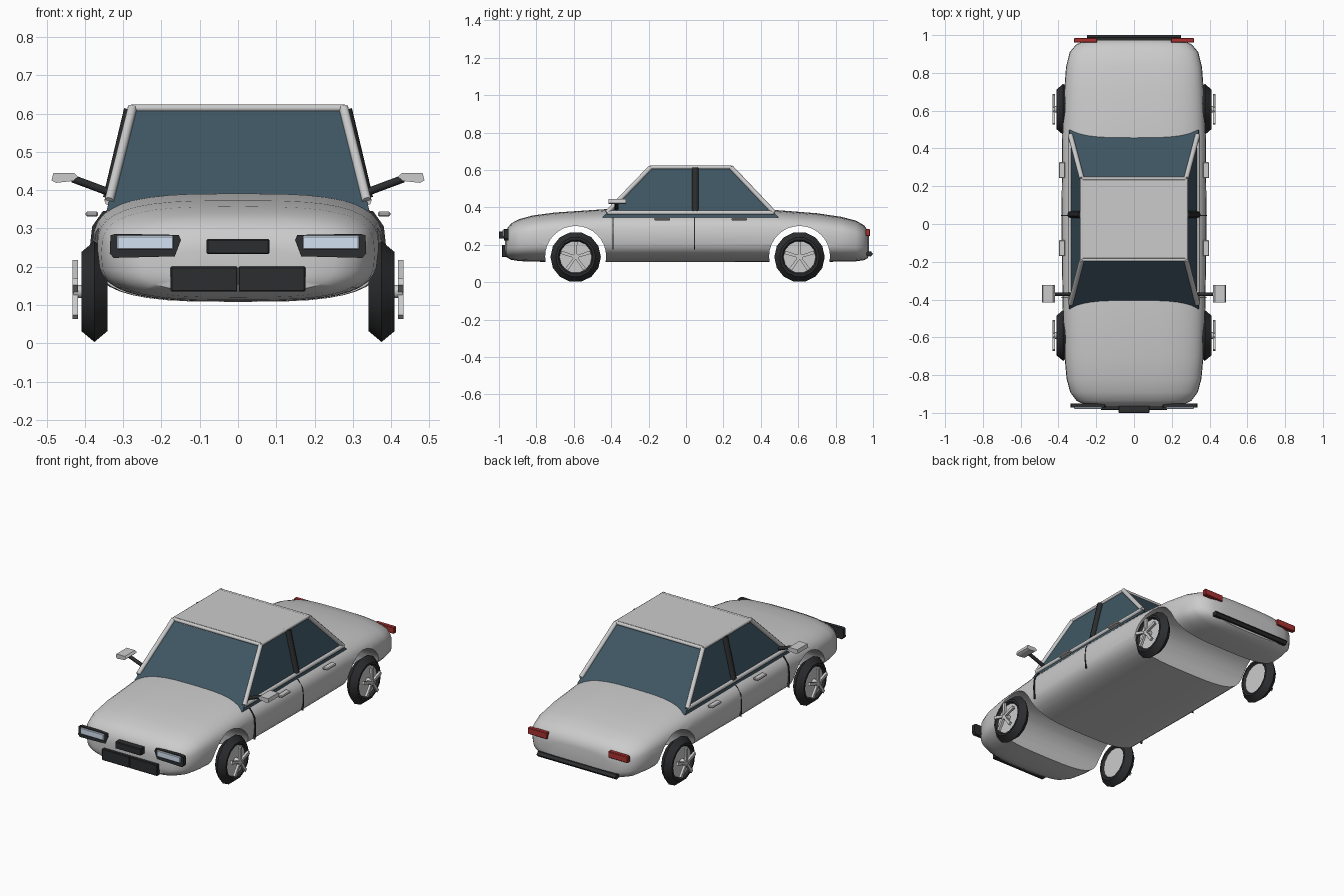
import bpy, bmesh, math
from mathutils import Vector

if "Cube" in bpy.data.objects:
    bpy.data.objects.remove(bpy.data.objects["Cube"])


def material(name, rgb):
    m = bpy.data.materials.new(name)
    m.diffuse_color = (*rgb, 1)
    m.use_nodes = True
    m.node_tree.nodes["Principled BSDF"].inputs["Base Color"].default_value = m.diffuse_color
    return m


GLASS = material("tinted_glass", (0.05, 0.095, 0.125))
DARK = material("dark_trim", (0.025, 0.026, 0.028))
RED = material("tail_red", (0.4, 0.03, 0.03))
LENS = material("lamp_lens", (0.65, 0.75, 0.88))


def make(name, verts, faces, mat=None, smooth=None):
    me = bpy.data.meshes.new(name)
    me.from_pydata([tuple(v) for v in verts], [], faces)
    bm = bmesh.new()
    bm.from_mesh(me)
    bmesh.ops.recalc_face_normals(bm, faces=bm.faces)
    bm.to_mesh(me)
    bm.free()
    ob = bpy.data.objects.new(name, me)
    bpy.context.collection.objects.link(ob)
    if mat:
        me.materials.append(mat)
    if smooth:
        shade(ob, smooth)
    return ob


def activate(ob):
    bpy.ops.object.select_all(action='DESELECT')
    ob.select_set(True)
    bpy.context.view_layer.objects.active = ob


def shade(ob, angle):
    activate(ob)
    bpy.ops.object.shade_smooth_by_angle(angle=math.radians(angle))


def loft(name, rings, mat=None, closed=False, smooth=None):
    """Skin a list of equal-length rings; cap the ends unless the loop closes."""
    n, k = len(rings[0]), len(rings)
    verts = [p for r in rings for p in r]
    faces = [(i * n + j, i * n + (j + 1) % n, (i + 1) % k * n + (j + 1) % n, (i + 1) % k * n + j)
             for i in range(k if closed else k - 1) for j in range(n)]
    if not closed:
        faces += [tuple(range(n)), tuple(range((k - 1) * n, k * n))]
    return make(name, verts, faces, mat, smooth)


def box(name, x, y, z, mat=None, bevel=0):
    ring = lambda h: [(x[0], y[0], h), (x[1], y[0], h), (x[1], y[1], h), (x[0], y[1], h)]
    ob = loft(name, [ring(z[0]), ring(z[1])], mat)
    if bevel:
        b = ob.modifiers.new("bevel", 'BEVEL')
        b.width, b.segments = bevel, 1
    return ob


def tube(name, a, b, r, mat=None, sides=8):
    a, b = Vector(a), Vector(b)
    q = (b - a).to_track_quat('Z', 'Y')
    circ = [q @ Vector((r * math.cos(t), r * math.sin(t), 0))
            for t in (2 * math.pi * i / sides for i in range(sides))]
    return loft(name, [[a + c for c in circ], [b + c for c in circ]], mat, smooth=50)


# Body shell: superellipse sections (y, half width, bottom, top)
SECTIONS = [(-0.968, 0.17, 0.155, 0.245), (-0.962, 0.25, 0.135, 0.28), (-0.935, 0.305, 0.120, 0.315),
            (-0.89, 0.338, 0.113, 0.338), (-0.82, 0.357, 0.110, 0.357), (-0.70, 0.368, 0.109, 0.373),
            (-0.43, 0.378, 0.108, 0.391), (0.0, 0.384, 0.108, 0.392), (0.47, 0.380, 0.108, 0.387),
            (0.70, 0.370, 0.109, 0.369), (0.83, 0.360, 0.110, 0.350), (0.91, 0.340, 0.112, 0.329),
            (0.952, 0.305, 0.118, 0.305), (0.973, 0.25, 0.130, 0.275), (0.978, 0.17, 0.15, 0.25)]


def superellipse(y, w, lo, hi, n=3.2, count=40):
    pts = []
    for i in range(count):
        t = 2 * math.pi * i / count
        c, s = math.cos(t), math.sin(t)
        pts.append((w * math.copysign(abs(c) ** (2 / n), c), y,
                    (lo + hi) / 2 + (hi - lo) / 2 * math.copysign(abs(s) ** (2 / n), s)))
    return pts


body = loft("body_shell", [superellipse(*s) for s in SECTIONS])

# Wheel arches cut right through the body
WHEELS = {"front": -0.59, "rear": 0.607}
for end, wy in WHEELS.items():
    cutter = tube("arch_cutter_" + end, (-0.6, wy, 0.138), (0.6, wy, 0.138), 0.163, sides=32)
    cutter.hide_render = True
    mod = body.modifiers.new("arch", 'BOOLEAN')
    mod.operation, mod.object, mod.solver = 'DIFFERENCE', cutter, 'EXACT'
    activate(body)
    bpy.ops.object.modifier_apply(modifier=mod.name)
    bpy.data.objects.remove(cutter)
shade(body, 35)

# Wheels: faceted tyre, rim disc and five raised spokes
for sx, side in ((1, "right"), (-1, "left")):
    for end, wy in WHEELS.items():
        tag = f"_{end}_{side}"

        def spun(dx, r, t):
            return (sx * (0.375 + dx), wy + r * math.sin(t), 0.135 + r * math.cos(t))

        profile = [(-0.022, 0.086), (-0.034, 0.094), (-0.034, 0.106), (0, 0.135),
                   (0.034, 0.106), (0.034, 0.094), (0.022, 0.086)]
        loft("tyre" + tag, [[spun(d, r, 2 * math.pi * (i + 0.5) / 14) for d, r in profile]
                            for i in range(14)], DARK, closed=True, smooth=30)
        loft("rim" + tag, [[spun(d, 0.088, 2 * math.pi * i / 20) for i in range(20)]
                           for d in (-0.022, 0.022)], smooth=40)
        tube("hub" + tag, spun(0.02, 0, 0), spun(0.055, 0, 0), 0.018, sides=10)
        for i in range(5):
            t = 2 * math.pi * i / 5
            loft(f"spoke_{i}" + tag,
                 [[spun(d, 0.012, t - 0.6), spun(d, 0.083, t - 0.11),
                   spun(d, 0.083, t + 0.11), spun(d, 0.012, t + 0.6)] for d in (0.043, 0.057)])


# Cabin: glass block with sloping sides, framed by tubes and a roof panel
def cabin_ring(z):
    f = (z - 0.375) / (0.615 - 0.375)
    x, yf, yb = 0.336 - 0.060 * f, -0.42 + 0.232 * f, 0.468 - 0.228 * f
    return [(x, yf, z), (x, yb, z), (-x, yb, z), (-x, yf, z)]


loft("cabin_glass", [cabin_ring(0.345), cabin_ring(0.612)], GLASS)
low, high = cabin_ring(0.372), cabin_ring(0.614)
for i, where in enumerate(("right_front", "right_rear", "left_rear", "left_front")):
    j = (i + 1) % 4
    tube("pillar_" + where, low[i], high[i], 0.013)
    tube(f"roof_rail_{i}", high[i], high[j], 0.010)
    if i in (0, 2):
        tube(f"belt_rail_{i}", low[i], low[j], 0.012)
loft("roof_panel", [cabin_ring(0.606), cabin_ring(0.622)])

for sx, side in ((1, "right"), (-1, "left")):
    # Dark centre pillar
    tube("centre_pillar_" + side, (sx * 0.335, 0.05, 0.378), (sx * 0.280, 0.05, 0.61), 0.018, DARK)

    # Mirrors
    tube("mirror_arm_" + side, (sx * 0.33, -0.372, 0.392), (sx * 0.432, -0.372, 0.430), 0.010, DARK)
    outline = [(0.418, 0.435), (0.428, 0.445), (0.482, 0.445), (0.487, 0.425), (0.475, 0.419), (0.430, 0.424)]
    loft("mirror_" + side, [[(sx * x, y, z) for x, z in outline] for y in (-0.415, -0.322)])

    # Door handles and shut lines
    for k, hy in enumerate((-0.128, 0.285)):
        box(f"door_handle_{k}_{side}", sorted((sx * 0.365, sx * 0.398)), (hy - 0.042, hy + 0.042),
            (0.331, 0.344), None, 0.004)
    for k, gy in enumerate((-0.39, 0.045)):
        path = [(0.383, 0.175), (0.386, 0.25), (0.380, 0.305), (0.352, 0.345)]
        loft(f"door_gap_{k}_{side}",
             [[(sx * (x + dx), gy + dy, z) for dx, dy in
               ((-0.01, -0.002), (0.001, -0.002), (0.001, 0.002), (-0.01, 0.002))] for x, z in path], DARK)

    # Headlights: dark surround and pale lens
    frame = [(0.165, 0.227), (0.325, 0.223), (0.335, 0.235), (0.333, 0.282), (0.320, 0.286), (0.155, 0.283),
             (0.149, 0.270)]
    loft("headlight_surround_" + side,
         [[(sx * x, y, z) for x, z in frame] for y in (-0.972, -0.95)], DARK)
    box("headlight_lens_" + side, sorted((sx * 0.168, sx * 0.317)), (-0.980, -0.955),
        (0.245, 0.281), LENS, 0.003)

    # Tail lights and the two halves of the lower grille
    box("tail_light_" + side, sorted((sx * 0.195, sx * 0.318)), (0.96, 0.984), (0.247, 0.284), RED, 0.003)
    box("lower_grille_" + side, sorted((sx * 0.001, sx * 0.176)), (-0.985, -0.95), (0.135, 0.200), DARK, 0.003)

# Centre grille bar and rear bumper strip
box("centre_grille", (-0.082, 0.082), (-1.0, -0.96), (0.233, 0.272), DARK, 0.003)
strip = [(0.965, 0.142), (0.988, 0.138), (1.0, 0.152), (0.988, 0.166), (0.965, 0.162)]
loft("rear_bumper_strip", [[(x, y, z) for y, z in strip] for x in (-0.25, 0.25)], DARK)
